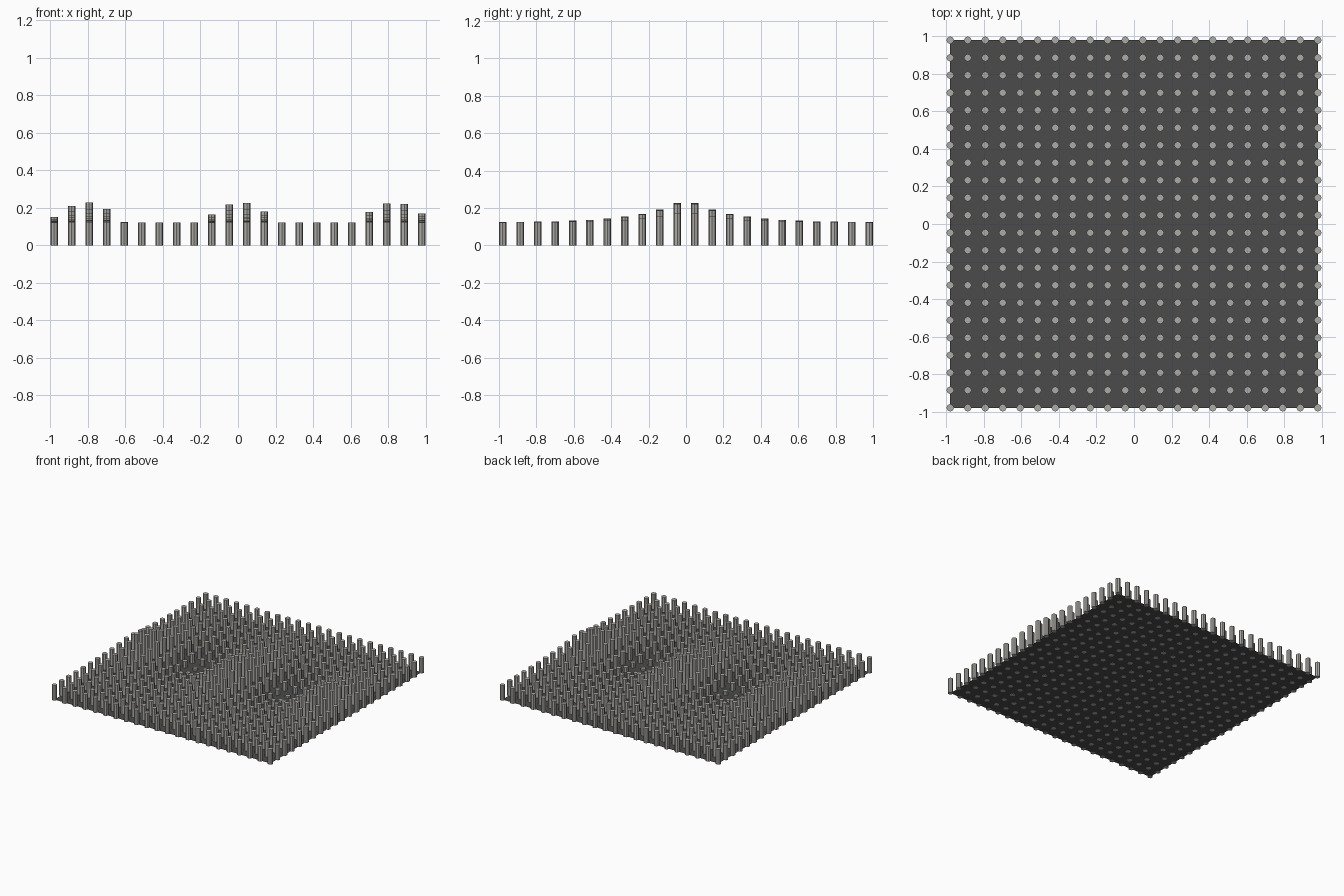
import bpy, bmesh, math
from mathutils import Matrix

if "Cube" in bpy.data.objects:
    bpy.data.objects.remove(bpy.data.objects["Cube"])

N, HALF, R, SIDES = 22, 0.98, 0.02, 8


def material(name, rgb):
    m = bpy.data.materials.new(name)
    m.diffuse_color = (*rgb, 1)
    m.use_nodes = True
    m.node_tree.nodes["Principled BSDF"].inputs["Base Color"].default_value = m.diffuse_color
    return m


def finish(bm, name, mat):
    mesh = bpy.data.meshes.new(name)
    bm.to_mesh(mesh)
    bm.free()
    mesh.materials.append(mat)
    bpy.context.collection.objects.link(bpy.data.objects.new(name, mesh))


# Pin height: a wave along x that fades away from the centre line in y
def height(x, y):
    return 0.123 + 0.130 * math.exp(-4.4 * abs(y)) * math.cos(7.64 * (x - 0.012))


# Square grid of octagonal pins
bm = bmesh.new()
for i in range(N):
    for j in range(N):
        x = -HALF + 2 * HALF * i / (N - 1)
        y = -HALF + 2 * HALF * j / (N - 1)
        h = height(x, y)
        bmesh.ops.create_cone(bm, cap_ends=True, segments=SIDES, radius1=R, radius2=R,
                              depth=h, matrix=Matrix.Translation((x, y, h / 2)))
finish(bm, "pins", material("warm grey", (0.42, 0.41, 0.38)))

# Dark base sheet
bm = bmesh.new()
bmesh.ops.create_grid(bm, x_segments=1, y_segments=1, size=HALF,
                      matrix=Matrix.Translation((0, 0, 0.0008)))
finish(bm, "base_sheet", material("charcoal", (0.07, 0.07, 0.07)))
